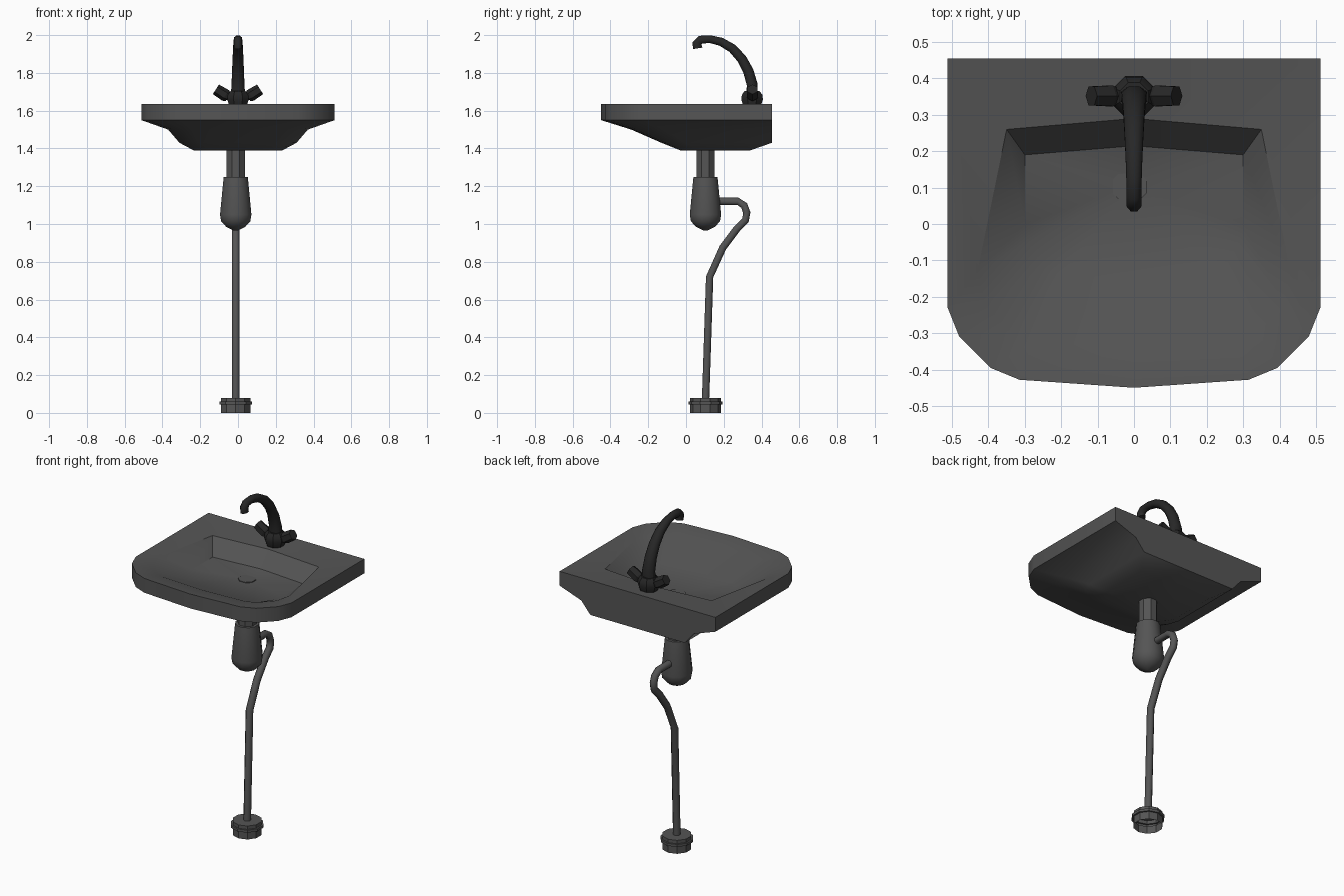
import bpy, bmesh, math
from mathutils import Vector

if "Cube" in bpy.data.objects:
    bpy.data.objects.remove(bpy.data.objects["Cube"])


def material(name, v):
    m = bpy.data.materials.new(name)
    m.diffuse_color = (v, v, v, 1)
    m.use_nodes = True
    m.node_tree.nodes["Principled BSDF"].inputs["Base Color"].default_value = m.diffuse_color
    return m


GREY, BLACK = material("grey", 0.09), material("black", 0.02)


def skin(name, loops, mat, caps=(True, True), angle=35, apex=None):
    """Mesh made by bridging equal-length loops of points."""
    bm = bmesh.new()
    rings = [[bm.verts.new(p) for p in lp] for lp in loops]
    n = len(rings[0])
    for a, b in zip(rings, rings[1:]):
        for i in range(n):
            j = (i + 1) % n
            bm.faces.new((a[i], a[j], b[j], b[i]))
    if caps[0]:
        bm.faces.new(rings[0][::-1])
    if apex:
        c = bm.verts.new(apex)
        for i in range(n):
            bm.faces.new((rings[-1][i], rings[-1][(i + 1) % n], c))
    elif caps[1]:
        bm.faces.new(rings[-1])
    bmesh.ops.recalc_face_normals(bm, faces=bm.faces)
    me = bpy.data.meshes.new(name)
    bm.to_mesh(me)
    bm.free()
    ob = bpy.data.objects.new(name, me)
    bpy.context.collection.objects.link(ob)
    me.materials.append(mat)
    bpy.context.view_layer.objects.active = ob
    ob.select_set(True)
    bpy.ops.object.shade_smooth_by_angle(angle=math.radians(angle))
    ob.select_set(False)
    return ob


def lathe(name, profile, x, y, sides, mat, caps=(True, True)):
    turn = [(i + 0.5) * math.tau / sides for i in range(sides)]
    return skin(name, [[(x + r * math.cos(t), y + r * math.sin(t), z) for t in turn]
                       for r, z in profile], mat, caps)


def tube(name, path, sides, mat, angle=50):
    """Sweep along (x, y, z, half width, half depth) points."""
    pts = [Vector(p[:3]) for p in path]
    loops = []
    for k, p in enumerate(pts):
        d = (pts[min(k + 1, len(pts) - 1)] - pts[max(k - 1, 0)]).normalized()
        ref = Vector((1, 0, 0)) if abs(d.x) < 0.5 else Vector((0, 1, 0))
        u = (ref - d * ref.dot(d)).normalized()
        v = d.cross(u)
        loops.append([p + u * path[k][3] * math.cos(t) + v * path[k][4] * math.sin(t)
                      for t in [(i + 0.5) * math.tau / sides for i in range(sides)]])
    return skin(name, loops, mat, angle=angle)


def mirrored(half, z):
    return [(x, y, z) for x, y in half] + [(-x, y, z) for x, y in half[-2:0:-1]]


# Basin: underside, skirt, rim and bowl as one shell
outline = [(0, -.45), (.315, -.428), (.395, -.395), (.48, -.31), (.512, -.23), (.512, .455), (0, .455)]
bottom = [(0, -.03), (.15, -.03), (.18, -.02), (.215, .02), (.235, .06), (.235, .34), (0, .34)]
low = [(0, -.13), (.2, -.125), (.245, -.11), (.29, -.06), (.31, 0), (.31, .455), (0, .455)]
mid = [(0, -.29), (.24, -.28), (.29, -.26), (.345, -.19), (.37, -.12), (.37, .455), (0, .455)]
lip = [(0, -.34), (.28, -.325), (.34, -.295), (.41, -.22), (.43, -.13), (.35, .26), (0, .29)]
floor = [(0, -.15), (.2, -.14), (.25, -.12), (.29, -.05), (.3, 0), (.3, .19), (0, .215)]
skin("basin", [mirrored(bottom, 1.39), mirrored(low, 1.43), mirrored(mid, 1.50),
               mirrored(outline, 1.55), mirrored(outline, 1.635),
               mirrored(lip, 1.618), mirrored(floor, 1.53)],
     GREY, apex=(-.01, .105, 1.505))

# Drain plug, tailpipe, bottle trap and floor flange
DX, DY = -.012, .103
lathe("drain_plug", [(.05, 1.495), (.05, 1.513)], DX, DY, 8, GREY)
lathe("tailpipe", [(.052, 1.24), (.052, 1.40)], DX, DY, 8, GREY)
lathe("bottle_trap", [(.066, 1.25), (.086, 1.05), (.08, 1.015), (.052, .985), (.012, .966)],
      DX, DY, 12, GREY)
lathe("floor_flange", [(.081, 0), (.081, .045), (.091, .045), (.091, .06), (.081, .06), (.081, .08)],
      DX, DY, 10, GREY, caps=(False, True))

# Waste pipe
waste = [(.15, 1.12), (.275, 1.12), (.308, 1.098), (.322, 1.06), (.315, 1.02),
         (.27, .975), (.195, .875), (.125, .72), (DY, .06)]
tube("waste_pipe", [(DX, y, z, .021, .021) for y, z in waste], 8, GREY)

# Faucet: body, curved spout and two handles
lathe("faucet_body", [(.05, 1.625), (.062, 1.66), (.058, 1.685), (.042, 1.705)], 0, .35, 8, BLACK) \
    .scale = (1, 1, 1)
spout = [(.35, 1.68, .041, .031), (.35, 1.74, .037, .031), (.33, 1.81, .034, .03),
         (.295, 1.875, .031, .028), (.245, 1.93, .028, .026), (.185, 1.965, .025, .024),
         (.125, 1.979, .023, .022), (.075, 1.975, .022, .024), (.058, 1.955, .022, .027),
         (.062, 1.93, .022, .027)]
tube("spout", [(0, y, z, w, d) for y, z, w, d in spout], 8, BLACK)
for s, side in ((1, "right"), (-1, "left")):
    tube(side + "_handle_stem", [(s * .02, .352, 1.655, .02, .02), (s * .07, .352, 1.685, .02, .02)],
         8, BLACK)
    tube(side + "_handle", [(s * .052, .352, 1.672, .026, .026), (s * .066, .352, 1.681, .033, .033),
                            (s * .117, .352, 1.713, .03, .03)], 6, BLACK, 20)
